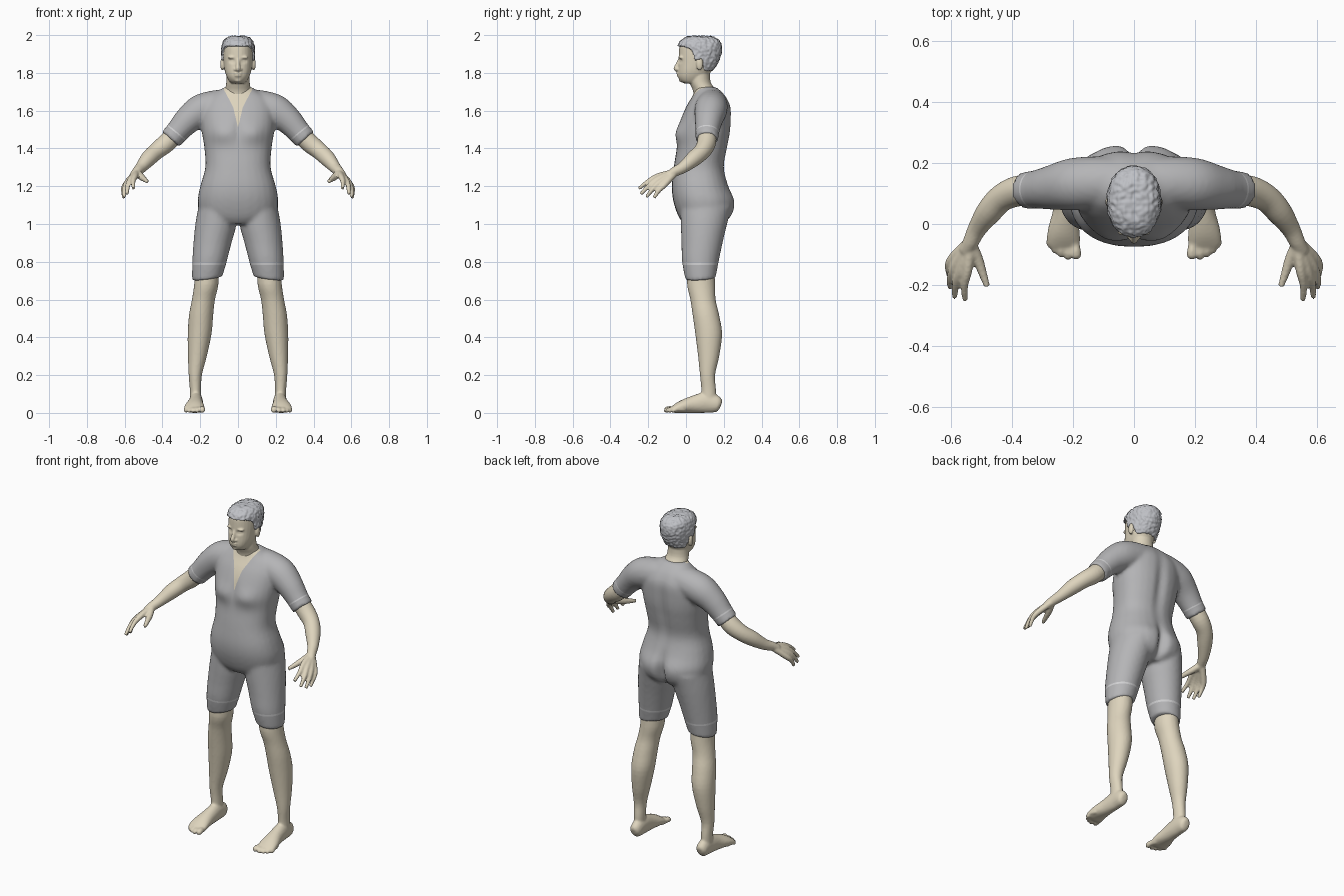
import bpy
import bmesh
import math
from mathutils import Vector, Matrix, noise

if "Cube" in bpy.data.objects:
    bpy.data.objects.remove(bpy.data.objects["Cube"])


def material(name, red, green, blue):
    mat = bpy.data.materials.new(name)
    mat.use_nodes = True
    mat.diffuse_color = (red, green, blue, 1)
    mat.node_tree.nodes["Principled BSDF"].inputs["Base Color"].default_value = (red, green, blue, 1)
    return mat


skin = material("skin", .73, .66, .51)
cloth = material("grey_cloth", .46, .46, .47)
trim = material("light_trim", .64, .64, .65)
hair_grey = material("hair_grey", .52, .53, .56)


def spline(points, steps=4):
    """Smooth path through points of (x, y, z, width radius, depth radius)."""
    keys = [Vector(p if len(p) == 5 else (*p, p[3])) for p in points]
    keys = [keys[0]] + keys + [keys[-1]]
    path = []
    for a, b, c, d in zip(keys, keys[1:], keys[2:], keys[3:]):
        for step in range(steps):
            t = step / steps
            path.append((b * 2 + (c - a) * t + (a * 2 - b * 5 + c * 4 - d) * t * t
                         + (b * 3 - a - c * 3 + d) * t ** 3) / 2)
    return path + [keys[-1]]


def tube(bm, points, side=1, flat=False, power=2, sides=28):
    """Closed loft along a path; flat keeps the rings horizontal."""
    path = spline(points)
    rings = []
    for i, key in enumerate(path):
        center = key.xyz
        ahead = path[min(i + 1, len(path) - 1)].xyz - path[max(i - 1, 0)].xyz
        if flat:
            u, v = Vector((0, 1, 0)), Vector((1, 0, 0))
        else:
            u = ahead.cross(Vector((1, 0, 0))).normalized()
            v = u.cross(ahead).normalized()
        ring = []
        for n in range(sides):
            angle = math.tau * n / sides
            c, s = math.cos(angle), math.sin(angle)
            across = math.copysign(abs(c) ** (2 / power), c) * key[3]
            deep = math.copysign(abs(s) ** (2 / power), s) * key[4]
            spot = center + v * across + u * deep
            ring.append(bm.verts.new((spot.x * side, spot.y, spot.z)))
        rings.append(ring)
    for low, high in zip(rings, rings[1:]):
        for n in range(sides):
            m = (n + 1) % sides
            bm.faces.new((low[n], low[m], high[m], high[n]))
    bm.faces.new(rings[0])
    bm.faces.new(rings[-1])


def ball(bm, center, radii):
    place = Matrix.Translation(center) @ Matrix.Diagonal((*radii, 1))
    bmesh.ops.create_uvsphere(bm, u_segments=20, v_segments=12, radius=1, matrix=place)


def fuse(name, bm, voxel, rounds, *mats):
    """Merge overlapping volumes into one smooth skin and return it for shaping."""
    bmesh.ops.recalc_face_normals(bm, faces=bm.faces)
    mesh = bpy.data.meshes.new(name)
    bm.to_mesh(mesh)
    bm.free()
    obj = bpy.data.objects.new(name, mesh)
    bpy.context.collection.objects.link(obj)
    remesh = obj.modifiers.new("Fuse", 'REMESH')
    remesh.mode = 'VOXEL'
    remesh.voxel_size = voxel
    relax = obj.modifiers.new("Relax", 'SMOOTH')
    relax.iterations = rounds
    bpy.context.view_layer.update()
    ready = obj.evaluated_get(bpy.context.evaluated_depsgraph_get())
    obj.data = bpy.data.meshes.new_from_object(ready)
    obj.modifiers.clear()
    obj.data.materials.clear()
    for mat in mats:
        obj.data.materials.append(mat)
    shaped = bmesh.new()
    shaped.from_mesh(obj.data)
    return obj, shaped


def finish(obj, bm):
    for face in bm.faces:
        face.smooth = True
    bm.to_mesh(obj.data)
    bm.free()


def push(bm, center, radii, offset):
    """Soft sculpting stroke, mirrored left and right."""
    for vert in bm.verts:
        delta = Vector((abs(vert.co.x), vert.co.y, vert.co.z)) - Vector(center)
        reach = sum((d / r) ** 2 for d, r in zip(delta, radii))
        if reach < 6:
            vert.co.y += offset * math.exp(-reach)


def cut(bm, point, normal):
    bmesh.ops.bisect_plane(bm, geom=bm.verts[:] + bm.edges[:] + bm.faces[:],
                           plane_co=point, plane_no=normal, dist=.0001)


# Suit: torso, sleeves and short legs
bm = bmesh.new()
torso = [(1, -.01, .19, .12), (1.04, -.04, .235, .195), (1.12, -.067, .25, .213),
         (1.2, -.075, .225, .2), (1.3, -.065, .203, .173), (1.4, -.05, .22, .178),
         (1.48, -.048, .235, .19), (1.55, -.03, .24, .195), (1.62, 0, .238, .19),
         (1.67, .03, .215, .16), (1.7, .045, .19, .11), (1.725, .05, .16, .074)]
tube(bm, [(0, (f + b) / 2, z, w, (b - f) / 2) for z, f, b, w in torso], flat=True, power=2.3)
cuff, along = Vector((.357, .11, 1.448)), Vector((.63, -.04, -.77))
for side in (1, -1):
    tube(bm, [(.05, .135, 1.63, .085), (.13, .135, 1.62, .086), (.2, .13, 1.598, .086),
              (.265, .12, 1.55, .074), (.32, .113, 1.49, .063), (*cuff, .061)], side)
    tube(bm, [(.11, .1, 1.09, .1, .13), (.117, .094, 1, .109, .122), (.135, .085, .9, .101, .109),
              (.151, .076, .8, .091, .097), (.163, .077, .71, .08, .08)], side, flat=True)
suit, bm = fuse("suit", bm, .011, 4, cloth, skin, trim)
push(bm, (0, .25, 1.07), (.025, .1, .1), -.035)     # seat cleft
push(bm, (.085, .23, 1.1), (.07, .1, .08), .012)    # seat
push(bm, (0, .23, 1.45), (.03, .1, .18), -.014)     # spine
push(bm, (.085, -.04, 1.48), (.06, .06, .05), -.014)  # chest
push(bm, (0, -.04, 1.5), (.02, .06, .07), .008)
for vert in bm.verts:
    if vert.co.z < .78:
        vert.co.z += (.78 - vert.co.z) * ((.163 - abs(vert.co.x)) * 2 + (vert.co.y - .077))

# Neck opening and trim lines, cut into the suit
v_tip, v_bend, v_top = Vector((0, 0, 1.51)), Vector((.026, 0, 1.62)), Vector((.082, 0, 1.725))
for side in (1, -1):
    for low, high in ((v_tip, v_bend), (v_bend, v_top)):
        edge = high - low
        cut(bm, (low.x * side, 0, low.z), (edge.z * side, 0, -edge.x))
    for back in (.05, .042):
        spot = cuff - along * back
        cut(bm, (spot.x * side, spot.y, spot.z), (along.x * side, along.y, along.z))
for height in (.784, .795):
    cut(bm, (0, 0, height), (0, 0, 1))


def line_width(low, high, z):
    return low.x + (high.x - low.x) * (z - low.z) / (high.z - low.z)


for face in bm.faces:
    x, y, z = face.calc_center_median()
    x = abs(x)
    inset = (cuff - Vector((x, y, z))).dot(along)
    if y < .1 and z > v_tip.z and x < max(line_width(v_tip, v_bend, z), line_width(v_bend, v_top, z)):
        face.material_index = 1
    elif .784 < z < .795 or (x > .26 and z > 1.3 and .042 < inset < .05):
        face.material_index = 2
finish(suit, bm)

# Arms with hands
fingers = [((.545, -.15, 1.252), (.553, -.25, 1.187)), ((.568, -.15, 1.237), (.587, -.24, 1.158)),
           ((.586, -.137, 1.222), (.602, -.21, 1.142)), ((.596, -.115, 1.207), (.605, -.17, 1.138))]
for name, side in (("left", 1), ("right", -1)):
    bm = bmesh.new()
    tube(bm, [(.32, .113, 1.49, .048), (.38, .108, 1.428, .05), (.433, .085, 1.385, .045),
              (.475, .04, 1.345, .042), (.513, -.015, 1.3, .031), (.535, -.06, 1.277, .026),
              (.553, -.09, 1.257, .022)], side)
    for knuckle, tip in fingers:
        wrist = Vector((.535, -.055, 1.275)).lerp(Vector(knuckle), .2)
        middle = Vector(knuckle).lerp(Vector(tip), .5) + Vector((.006, 0, .006))
        tube(bm, [(*wrist, .018), (*knuckle, .016), (*middle, .0125), (*tip, .009)], side)
    tube(bm, [(.535, -.065, 1.272, .02), (.512, -.115, 1.25, .018), (.496, -.16, 1.237, .014),
              (.481, -.205, 1.226, .01)], side)
    finish(*fuse(name + "_arm", bm, .006, 2, skin))

# Legs with feet and toes
toes = [(.19, -.106, .016), (.216, -.108, .012), (.239, -.1, .0115), (.259, -.087, .011), (.276, -.068, .0105)]
for name, side in (("left", 1), ("right", -1)):
    bm = bmesh.new()
    tube(bm, [(.165, .08, .78, .06, .07), (.168, .08, .68, .064, .074), (.183, .09, .6, .061, .067),
              (.195, .105, .52, .064, .07), (.203, .12, .42, .063, .071), (.215, .12, .3, .05, .056),
              (.226, .114, .2, .035, .04), (.225, .12, .12, .03, .039), (.225, .12, .05, .03, .04)],
         side, flat=True)
    tube(bm, [(.222, .185, .04, .016, .02), (.222, .168, .045, .032, .042), (.222, .11, .055, .036, .055),
              (.225, .04, .045, .041, .046), (.23, -.02, .033, .052, .034), (.231, -.06, .021, .055, .022),
              (.231, -.078, .016, .046, .014)], side)
    for x, y, radius in toes:
        tube(bm, [(x * .8 + .046, y + .06, .017, radius), (x, y + .02, .02, radius),
                  (x, y, radius, radius), (x, y - .01, radius, radius / 2)], side)
    finish(*fuse(name + "_leg", bm, .007, 2, skin))

# Head and neck
skull = [(1.745, .03, .035, .04), (1.757, .03, .047, .06), (1.78, .036, .06, .078),
         (1.81, .046, .07, .089), (1.85, .06, .076, .1), (1.9, .07, .079, .108),
         (1.945, .073, .076, .106), (1.973, .074, .062, .086), (1.988, .074, .038, .052)]
bm = bmesh.new()
tube(bm, [(0, y, z, w, d) for z, y, w, d in skull], flat=True, power=2.2)
tube(bm, [(0, .115, 1.62, .08, .07), (0, .1, 1.7, .07, .062), (0, .075, 1.75, .062, .056),
          (0, .07, 1.81, .06, .056)], flat=True)
tube(bm, [(0, -.03, 1.878, .009), (0, -.043, 1.85, .0095), (0, -.053, 1.823, .0125), (0, -.045, 1.814, .009)])
ball(bm, (0, -.036, 1.798), (.025, .015, .0065))
ball(bm, (0, -.035, 1.786), (.021, .015, .007))
ball(bm, (0, -.022, 1.762), (.022, .015, .012))
for side in (1, -1):
    ball(bm, (.013 * side, -.041, 1.818), (.01, .011, .008))
    ball(bm, (.03 * side, -.026, 1.882), (.026, .013, .007))
    ball(bm, (.083 * side, .072, 1.846), (.011, .018, .033))
head, bm = fuse("head", bm, .005, 2, skin)
push(bm, (.031, -.03, 1.863), (.015, .03, .01), .011)
push(bm, (.031, -.02, 1.862), (.01, .03, .005), -.006)
finish(head, bm)

# Cropped curly hair; below the hairline the cap sinks under the skin
hairline = [(-.2, 1.942), (-.01, 1.938), (.03, 1.92), (.045, 1.865), (.085, 1.875), (.1, 1.81), (.3, 1.8)]
bm = bmesh.new()
tube(bm, [(0, y, z + .004, w + .007, d + .008) for z, y, w, d in skull[3:]], flat=True, power=2.2)
hair, bm = fuse("hair", bm, .005, 2, hair_grey)
bm.normal_update()
for vert in bm.verts:
    x, y, z = vert.co
    for (back, low), (front, high) in zip(hairline, hairline[1:]):
        if back <= y < front:
            line = low + (high - low) * (y - back) / (front - back)
    if z < line:
        vert.co.x *= .8
        vert.co.y = .065 + (y - .065) * .8
    else:
        vert.co += vert.normal * (noise.noise(vert.co * 75) * .0055 + .002)
finish(hair, bm)
